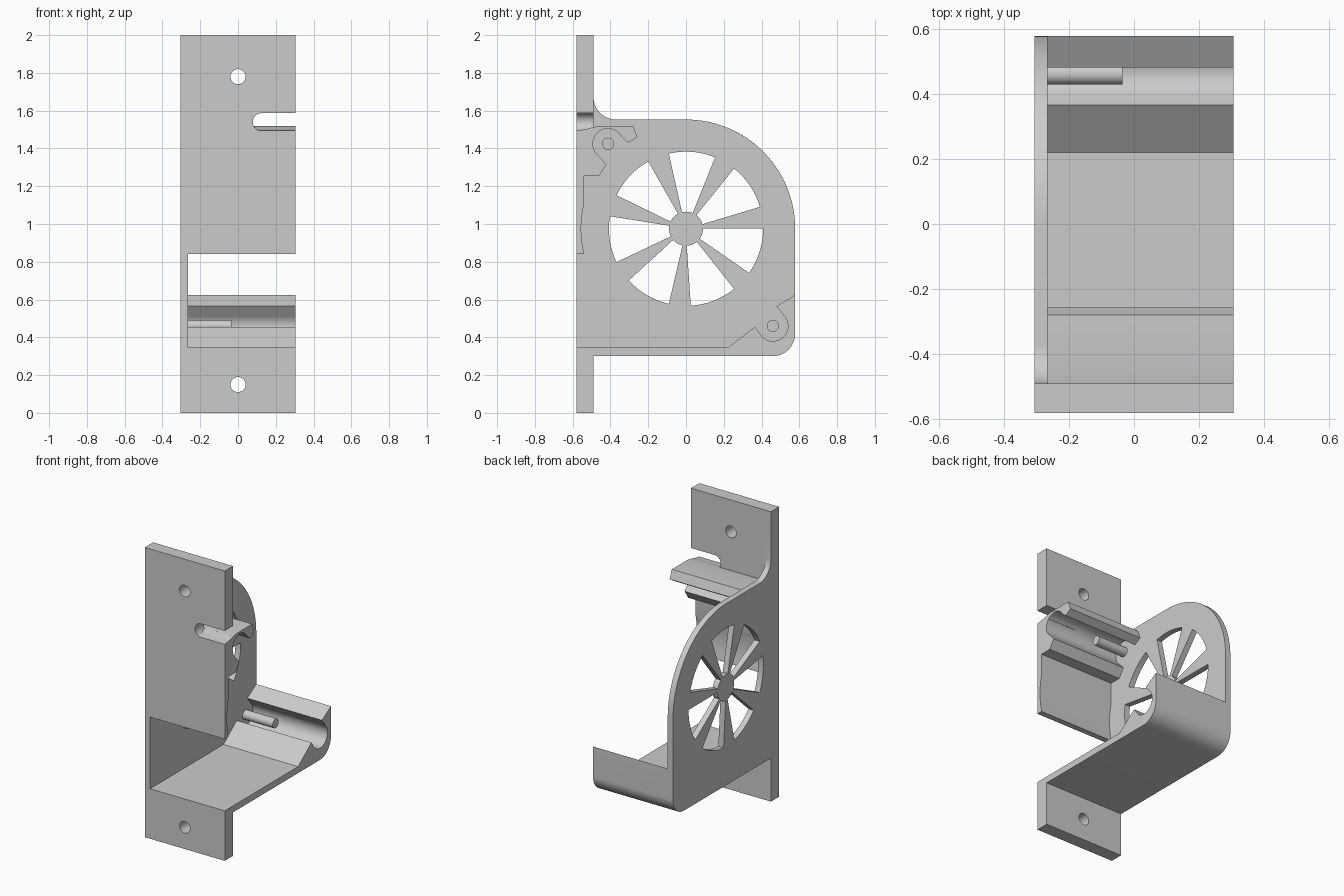
import bpy, bmesh
from math import radians, sin, cos, tau
from mathutils import Vector

if "Cube" in bpy.data.objects:
    bpy.data.objects.remove(bpy.data.objects["Cube"])

grey = bpy.data.materials.new("plain grey")
grey.use_nodes = True
COLOUR = (0.6, 0.6, 0.6, 1)
grey.diffuse_color = COLOUR
grey.node_tree.nodes["Principled BSDF"].inputs["Base Color"].default_value = COLOUR

RIGHT, INNER, LEFT = -0.305, -0.265, 0.305
FRONT, BACK = -0.58, -0.49
HUB = (0, 0.975)


def arc(centre, r, start, end, steps=16):
    angles = [radians(start + (end - start) * i / steps) for i in range(steps + 1)]
    return [(centre[0] + r * cos(a), centre[1] + r * sin(a)) for a in angles]


def prism(name, points, low, high, axis="x"):
    """Extrude a closed outline: (y, z) along x, or (x, z) along y."""
    def place(p, depth):
        return (depth, p[0], p[1]) if axis == "x" else (p[0], depth, p[1])
    bm = bmesh.new()
    face = bm.faces.new([bm.verts.new(place(p, low)) for p in points])
    new = bmesh.ops.extrude_face_region(bm, geom=[face])["geom"]
    shift = Vector(place((0, 0), high - low))
    bmesh.ops.translate(bm, vec=shift, verts=[g for g in new if isinstance(g, bmesh.types.BMVert)])
    bmesh.ops.recalc_face_normals(bm, faces=bm.faces)
    mesh = bpy.data.meshes.new(name)
    bm.to_mesh(mesh)
    bm.free()
    mesh.materials.append(grey)
    obj = bpy.data.objects.new(name, mesh)
    bpy.context.collection.objects.link(obj)
    return obj


def activate(obj):
    bpy.ops.object.select_all(action="DESELECT")
    obj.select_set(True)
    bpy.context.view_layer.objects.active = obj


def cut(obj, cutter):
    cutter.hide_render = True
    mod = obj.modifiers.new("cut", "BOOLEAN")
    mod.operation = "DIFFERENCE"
    mod.solver = "EXACT"
    mod.object = cutter
    activate(obj)
    bpy.ops.object.modifier_apply(modifier=mod.name)
    bpy.data.objects.remove(cutter)


# Side wall with its full-height mounting edge
corner = arc((0.458, 0.42), 0.12, -90, 0)
side = prism("side_wall",
             [(FRONT, 0), (BACK, 0), (BACK, 0.3)] + corner
             + arc(HUB, 0.578, 0, 90, 32)
             + arc((-0.37, 1.673), 0.12, 270, 180)
             + [(BACK, 2), (FRONT, 2)], RIGHT, INNER)

# Seven vent openings around the hub
for i in range(7):
    mid = -17.5 + i * 360 / 7
    sector = (arc(HUB, 0.408, mid - 17.5, mid + 17.5)
              + arc(HUB, 0.09, mid + 18.5, mid - 18.5, 8))
    cut(side, prism("vent_cutter", sector, RIGHT - 0.1, INNER + 0.1))

# Upper mounting plate with its hooked clip
upper = prism("upper_plate_and_clip",
              [(FRONT, 0.84), (-0.54, 0.84)]
              + arc(HUB, 0.555, 193, 167, 10)
              + [(-0.54, 1.255), (-0.46, 1.255), (-0.42, 1.315)]
              + arc((-0.413, 1.425), 0.08, 222, 28, 28)
              + [(-0.305, 1.43), (-0.257, 1.46), (-0.28, 1.52), (-0.45, 1.52),
                 (BACK, 1.513), (BACK, 2), (FRONT, 2)], INNER, LEFT)

# Open-ended cable slot with a sloped floor
slot = arc((0.125, 1.54), 0.047, 90, 270) + [(0.4, 1.493), (0.4, 1.587)]
cut(upper, prism("slot_cutter", slot, FRONT - 0.1, BACK + 0.0005, "y"))
prism("slot_floor", [(-0.579, 1.48), (-0.579, 1.494), (-0.53, 1.502),
                     (BACK, 1.513), (-0.47, 1.51), (-0.47, 1.48)], 0.09, LEFT)

# Lower mounting plate with the floor and rear clip
lower = prism("lower_plate_and_clip",
              [(FRONT, 0), (BACK, 0), (BACK, 0.3)] + corner
              + [(0.578, 0.625), (0.48, 0.565)]
              + arc((0.46, 0.46), 0.08, 40, -140, 28)
              + [(0.365, 0.455), (0.22, 0.345), (FRONT, 0.345)], INNER, LEFT)

# Screw holes
for plate, height in ((upper, 1.78), (lower, 0.15)):
    hole = arc((0, height), 0.04, 0, 360, 32)[:-1]
    cut(plate, prism("screw_cutter", hole, FRONT - 0.1, BACK + 0.1, "y"))

# Locating pins inside both clips
pins = [prism(name, arc(centre, 0.032, 0, 360, 32)[:-1], INNER - 0.01, -0.035)
        for name, centre in (("upper_pin", (-0.413, 1.425)), ("lower_pin", (0.46, 0.46)))]

for obj in [side, upper, lower] + pins:
    activate(obj)
    bpy.ops.object.shade_smooth_by_angle(angle=radians(25))
